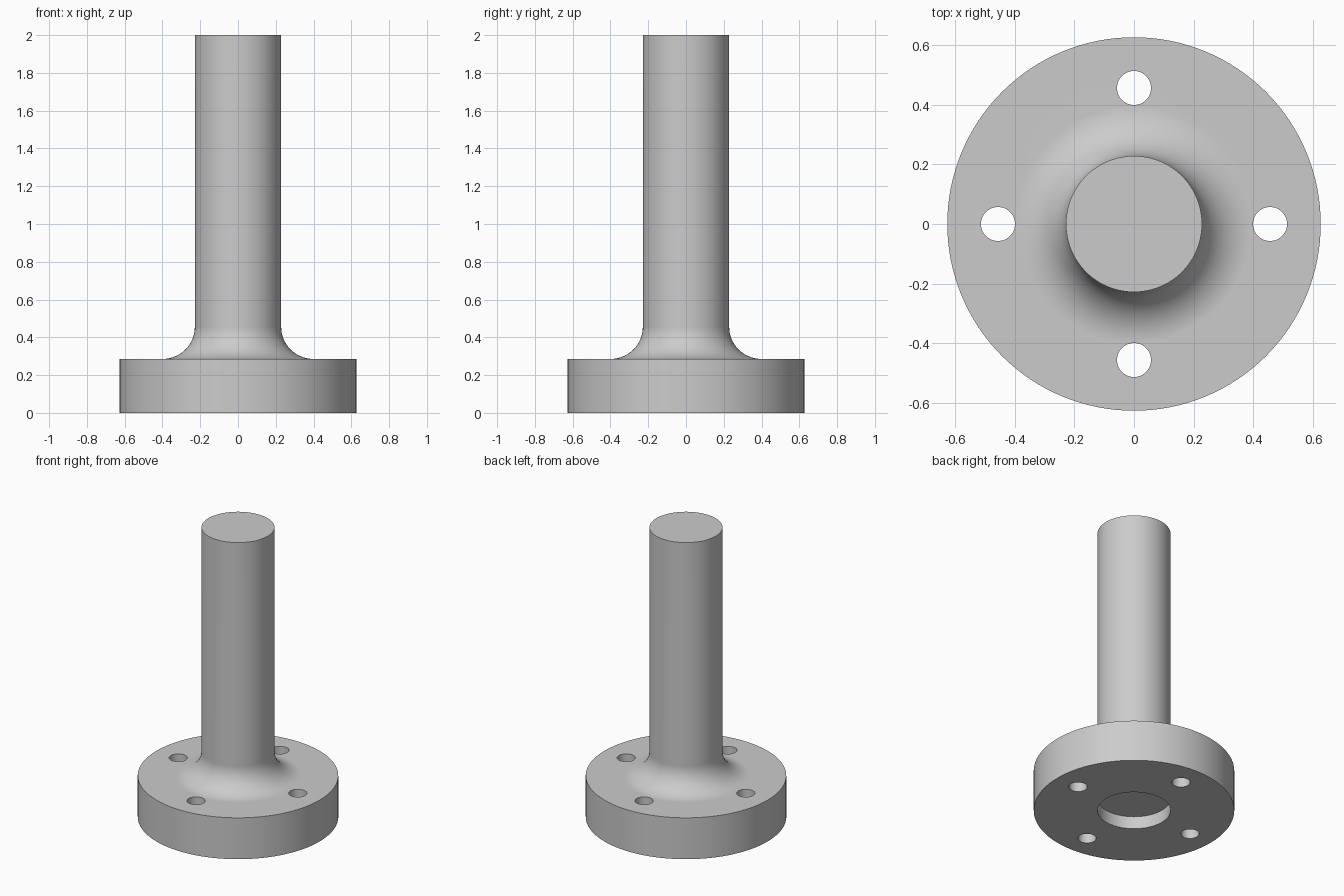
import bpy, bmesh
from math import sin, cos, pi, radians
from mathutils import Vector

SEGMENTS = 128
SHAFT_R = 0.2286
FLANGE_R = 0.6275
FLANGE_H = 0.2857
FILLET = 0.17
RECESS = 0.086
HOLE_R = 0.0571
HOLE_OFFSET = 0.4571

cube = bpy.data.objects.get("Cube")
if cube:
    bpy.data.objects.remove(cube, do_unlink=True)

grey = bpy.data.materials.new("plain_grey")
grey.use_nodes = True
colour = (0.6, 0.6, 0.6, 1)
grey.diffuse_color = colour
grey.node_tree.nodes["Principled BSDF"].inputs["Base Color"].default_value = colour


def lathe(name, profile):
    """Revolve a radius/height profile around the z axis."""
    bm = bmesh.new()
    verts = [bm.verts.new((r, 0, z)) for r, z in profile]
    edges = [bm.edges.new(pair) for pair in zip(verts, verts[1:])]
    bmesh.ops.spin(bm, geom=verts + edges, axis=(0, 0, 1), cent=(0, 0, 0),
                   angle=2 * pi, steps=SEGMENTS)
    bmesh.ops.remove_doubles(bm, verts=bm.verts, dist=0.0001)
    bmesh.ops.recalc_face_normals(bm, faces=bm.faces)
    mesh = bpy.data.meshes.new(name)
    bm.to_mesh(mesh)
    bm.free()
    obj = bpy.data.objects.new(name, mesh)
    bpy.context.collection.objects.link(obj)
    obj.data.materials.append(grey)
    return obj


# Shaft, concave fillet, flange and underside recess in one profile
fillet = []
for i in range(17):
    a = i / 16 * pi / 2
    fillet.append((SHAFT_R + FILLET * (1 - cos(a)),
                   FLANGE_H + FILLET * (1 - sin(a))))
profile = [(0, 2), (SHAFT_R, 2), *fillet,
           (FLANGE_R, FLANGE_H), (FLANGE_R, 0),
           (SHAFT_R, 0), (SHAFT_R, RECESS), (0, RECESS)]
body = lathe("flanged_shaft", profile)

# Bolt hole cutters, all in one mesh
bm = bmesh.new()
for i in range(4):
    a = i * pi / 2
    hole = bmesh.ops.create_cone(bm, cap_ends=True, segments=48, radius1=HOLE_R,
                                 radius2=HOLE_R, depth=FLANGE_H * 2)
    bmesh.ops.translate(bm, verts=hole["verts"],
                        vec=Vector((cos(a), sin(a), 0)) * HOLE_OFFSET
                        + Vector((0, 0, FLANGE_H / 2)))
mesh = bpy.data.meshes.new("bolt_hole_cutters")
bm.to_mesh(mesh)
bm.free()
mesh.materials.append(grey)
cutters = bpy.data.objects.new("bolt_hole_cutters", mesh)
bpy.context.collection.objects.link(cutters)

# Cut the holes, then drop the cutters
cut = body.modifiers.new("bolt_holes", "BOOLEAN")
cut.operation = "DIFFERENCE"
cut.solver = "EXACT"
cut.object = cutters
bpy.ops.object.select_all(action="DESELECT")
body.select_set(True)
bpy.context.view_layer.objects.active = body
bpy.ops.object.modifier_apply(modifier=cut.name)
bpy.data.objects.remove(cutters, do_unlink=True)

# Smooth curved walls with sharp rims and flat faces
bpy.ops.object.shade_smooth_by_angle(angle=radians(30))
flat = body.modifiers.new("flat_caps", "WEIGHTED_NORMAL")
flat.keep_sharp = True
